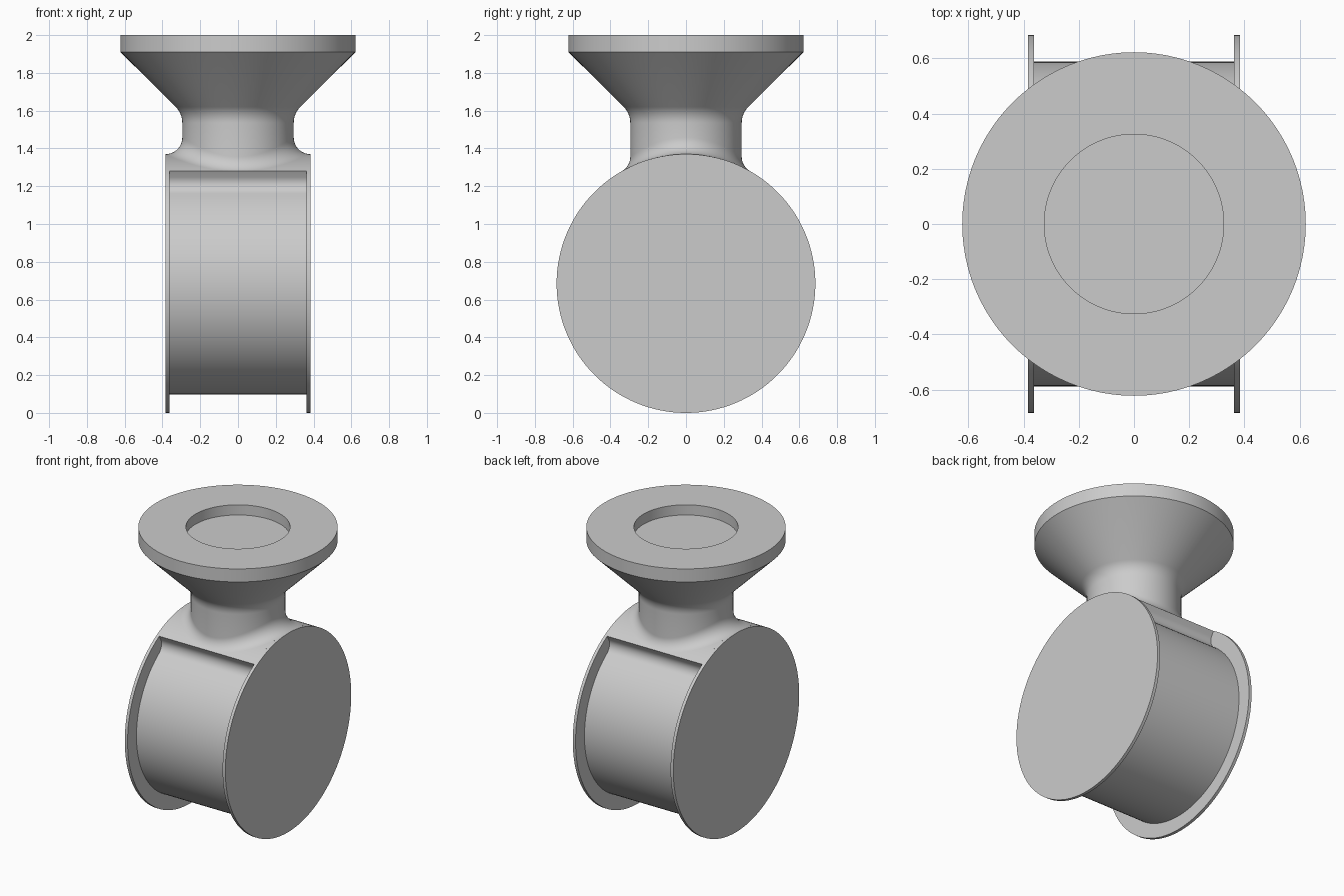
import bpy, bmesh
from math import sin, cos, tan, pi, sqrt, asin, radians
from mathutils import Vector

cube = bpy.data.objects.get("Cube")
if cube:
    bpy.data.objects.remove(cube, do_unlink=True)

grey = bpy.data.materials.new("plain_grey")
grey.use_nodes = True
colour = (0.6, 0.6, 0.6, 1)
grey.diffuse_color = colour
grey.node_tree.nodes["Principled BSDF"].inputs["Base Color"].default_value = colour

DISC_R = 0.685       # side discs and saddle top, also the axle height
DRUM_R = 0.588
DISC_OUT, DISC_IN = 0.383, 0.362
NECK_R, FILLET = 0.295, 0.088


def finish(name, bm):
    bmesh.ops.recalc_face_normals(bm, faces=bm.faces)
    mesh = bpy.data.meshes.new(name)
    bm.to_mesh(mesh)
    bm.free()
    obj = bpy.data.objects.new(name, mesh)
    bpy.context.collection.objects.link(obj)
    mesh.materials.append(grey)
    bpy.ops.object.select_all(action='DESELECT')
    obj.select_set(True)
    bpy.context.view_layer.objects.active = obj
    bpy.ops.object.shade_smooth_by_angle(angle=radians(30))
    return obj


def extrude_x(name, outline, x0, x1):
    """Prism along x from polar (radius, angle from up) outline points."""
    bm = bmesh.new()
    verts = [bm.verts.new((x0, r * sin(a), DISC_R + r * cos(a))) for r, a in outline]
    face = bm.faces.new(verts)
    new = bmesh.ops.extrude_face_region(bm, geom=[face])["geom"]
    bmesh.ops.translate(bm, vec=(x1 - x0, 0, 0),
                        verts=[v for v in new if isinstance(v, bmesh.types.BMVert)])
    return finish(name, bm)


# Side discs
circle = [(DISC_R, 2 * pi * i / 128) for i in range(128)]
for side, s in (("left", 1), ("right", -1)):
    extrude_x(side + "_disc", circle, s * DISC_IN, s * DISC_OUT)

# Drum with the raised saddle on top, radial steps and concave fillets
edge, step = asin(0.34 / DISC_R), 0.06
half = [(DISC_R, edge * i / 16) for i in range(17)]
for i in range(9):
    a = i * pi / 16
    half.append((DRUM_R + step * (1 - sin(a)), edge + step * (1 - cos(a)) / DRUM_R))
start = half[-1][1]
half += [(DRUM_R, start + (pi - start) * i / 48) for i in range(1, 49)]
outline = half + [(r, -a) for r, a in half[-2:0:-1]]
extrude_x("drum_and_saddle", outline, -DISC_IN, DISC_IN)

# Flange, cone and neck, with a rolling fillet onto the saddle
bend = 0.12
bend_z = 1.585 - bend * tan(pi / 8)
profile = [(0.325, 1.93), (0.325, 2), (0.622, 2), (0.622, 1.91)]
for i in range(8, -1, -1):
    a = i * pi / 32
    profile.append((NECK_R + bend * (1 - cos(a)), bend_z + bend * sin(a)))


def column(angle):
    c, s = cos(angle), sin(angle)
    pts = [Vector((r * c, r * s, z)) for r, z in profile]
    reach, ball = NECK_R + FILLET, DISC_R + FILLET
    rise = sqrt(ball ** 2 - (reach * s) ** 2)
    centre = Vector((reach * c, reach * s, DISC_R + rise))
    to_neck = Vector((-c, -s, 0))
    to_saddle = Vector((0, -reach * s, -rise)).normalized()
    for i in range(13):
        pts.append(centre + FILLET * to_neck.slerp(to_saddle, i / 12))
    return pts


bm = bmesh.new()
SEG = 96
cols = [[bm.verts.new(p) for p in column(2 * pi * i / SEG)] for i in range(SEG)]
for a, b in zip(cols, cols[1:] + cols[:1]):
    for i in range(len(a) - 1):
        bm.faces.new((a[i], b[i], b[i + 1], a[i + 1]))
bm.faces.new([col[0] for col in cols])   # recess floor
finish("flange_and_neck", bm)
